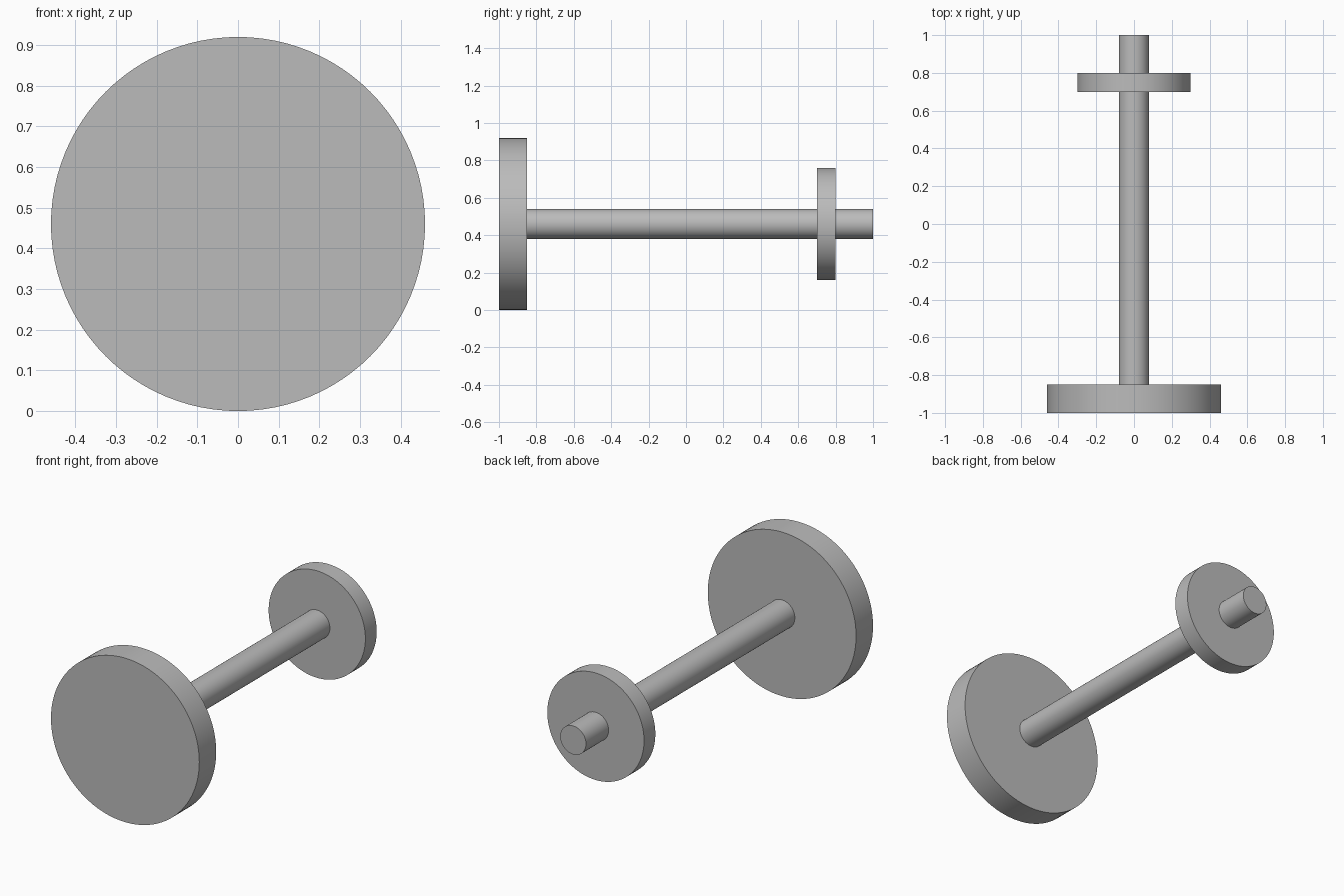
import bpy
import math

cube = bpy.data.objects.get("Cube")
if cube:
    bpy.data.objects.remove(cube, do_unlink=True)

AXIS_Z = 0.46

grey = bpy.data.materials.new("plain grey")
grey.use_nodes = True
colour = (0.5, 0.5, 0.5, 1)
grey.diffuse_color = colour
grey.node_tree.nodes["Principled BSDF"].inputs["Base Color"].default_value = colour


def disc(name, radius, y0, y1):
    """Smooth cylinder lying along y from y0 to y1."""
    bpy.ops.mesh.primitive_cylinder_add(
        vertices=96, radius=radius, depth=y1 - y0,
        location=(0, (y0 + y1) / 2, AXIS_Z), rotation=(math.pi / 2, 0, 0))
    part = bpy.context.object
    part.name = name
    part.data.materials.append(grey)
    bpy.ops.object.shade_smooth_by_angle(angle=math.radians(30))
    return part


# Large end disc, long rod, and the smaller collar near the back
disc("front_disc", 0.46, -1.0, -0.85)
disc("rod", 0.08, -0.85, 1.0)
disc("rear_collar", 0.30, 0.70, 0.80)
